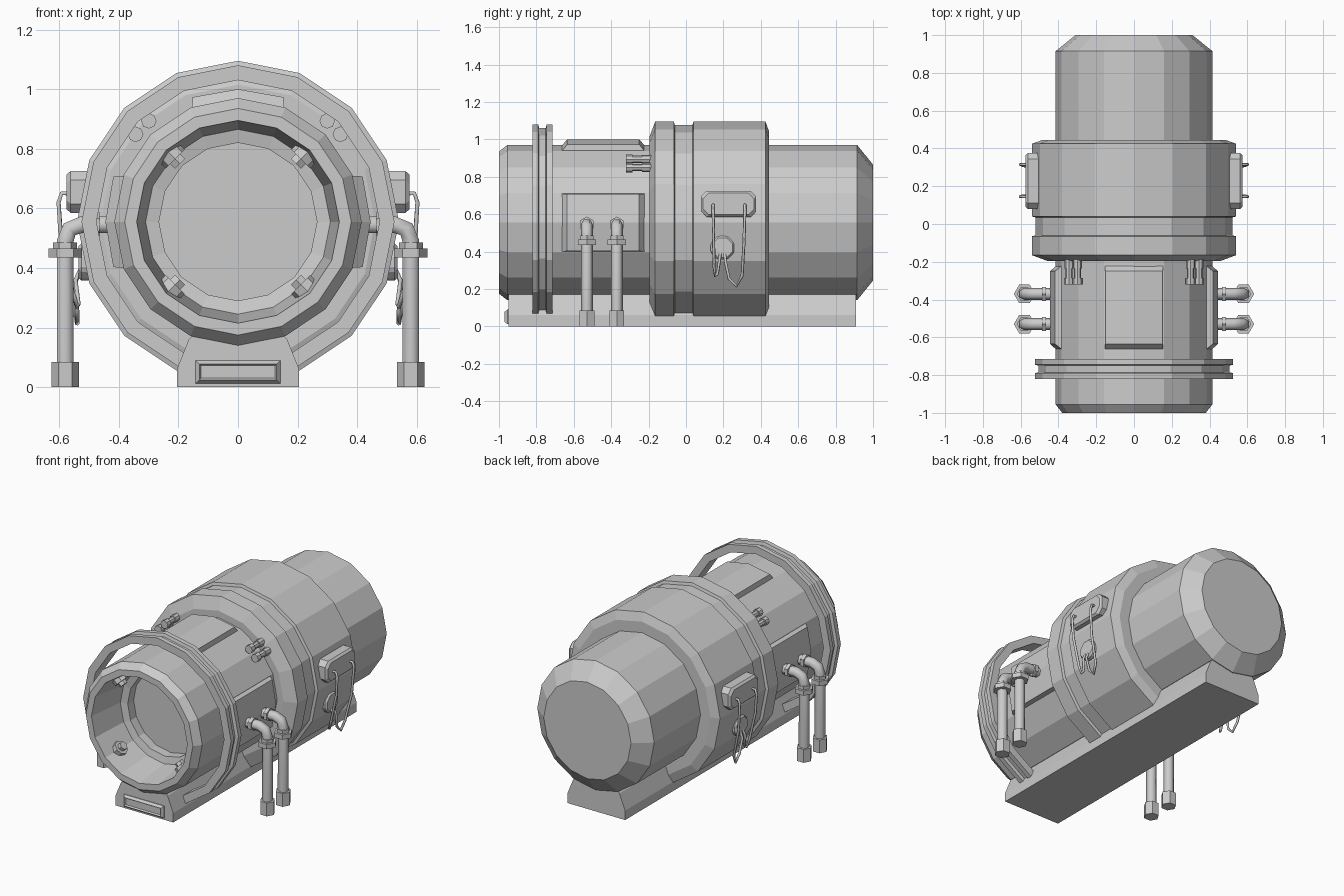
import bpy, bmesh
from math import sin, cos, pi, radians
from mathutils import Vector

if "Cube" in bpy.data.objects:
    bpy.data.objects.remove(bpy.data.objects["Cube"])

CZ = 0.555   # height of the tank axis
SIDES = 16


def make(name, verts, faces, bevel=0):
    bm = bmesh.new()
    vs = [bm.verts.new(v) for v in verts]
    for f in faces:
        bm.faces.new([vs[i] for i in f])
    bmesh.ops.remove_doubles(bm, verts=bm.verts, dist=1e-5)
    bmesh.ops.recalc_face_normals(bm, faces=bm.faces)
    me = bpy.data.meshes.new(name)
    bm.to_mesh(me)
    bm.free()
    ob = bpy.data.objects.new(name, me)
    bpy.context.collection.objects.link(ob)
    if bevel:
        m = ob.modifiers.new("bevel", 'BEVEL')
        m.width, m.segments = bevel, 1
    return ob


def polar(r, a, y):
    """Point around the tank axis, angle measured from straight up."""
    return (r * sin(a), y, CZ + r * cos(a))


def lathe(name, profile, closed):
    n = len(profile)
    verts = [polar(r, 2 * pi * k / SIDES, y) for k in range(SIDES) for r, y in profile]
    faces = []
    for k in range(SIDES):
        a, b = k * n, (k + 1) % SIDES * n
        for i in range(n if closed else n - 1):
            j = (i + 1) % n
            q = [a + i, a + j, b + j, b + i]
            if profile[i][0] == 0:
                q = [a + i, a + j, b + j]
            elif profile[j][0] == 0:
                q = [a + i, a + j, b + i]
            faces.append(q)
    return make(name, verts, faces)


def loft(name, rings, bevel=0):
    """Solid through matching rings of points, with end caps."""
    n = len(rings[0])
    faces = [list(range(n)), [(len(rings) - 1) * n + i for i in range(n)]]
    for k in range(len(rings) - 1):
        for i in range(n):
            j = (i + 1) % n
            faces.append([k * n + i, k * n + j, (k + 1) * n + j, (k + 1) * n + i])
    return make(name, [p for r in rings for p in r], faces, bevel)


def prism(name, p0, p1, r, n=6, ref=(1, 0, 0), bevel=0):
    p0, p1 = Vector(p0), Vector(p1)
    d = (p1 - p0).normalized()
    u = Vector(ref)
    u = (u - d * u.dot(d)).normalized()
    w = d.cross(u)
    off = [(u * cos(2 * pi * i / n) + w * sin(2 * pi * i / n)) * r for i in range(n)]
    return loft(name, [[p0 + o for o in off], [p1 + o for o in off]], bevel)


def tube(name, pts, r):
    cu = bpy.data.curves.new(name, 'CURVE')
    cu.dimensions = '3D'
    cu.bevel_depth, cu.bevel_resolution, cu.use_fill_caps = r, 1, True
    sp = cu.splines.new('POLY')
    sp.points.add(len(pts) - 1)
    for p, c in zip(sp.points, pts):
        p.co = (*c, 1)
    ob = bpy.data.objects.new(name, cu)
    bpy.context.collection.objects.link(ob)
    bpy.ops.object.select_all(action='DESELECT')
    ob.select_set(True)
    bpy.context.view_layer.objects.active = ob
    bpy.ops.object.convert(target='MESH')


# tank body with hollow front mouth
lathe("tank_body", [(0, 1), (.31, 1), (.415, .915), (.415, -.955), (.38, -1), (.34, -1),
                    (.31, -.75), (.265, -.74), (.265, -.68), (0, -.68)], False)
# thick middle collar with a groove
lathe("middle_collar", [(.40, -.195), (.46, -.195), (.54, -.165), (.54, -.065), (.522, -.06),
                        (.522, .035), (.54, .04), (.54, .425), (.485, .445), (.40, .445)], True)
# free-standing rail ring near the mouth
lathe("front_rail_ring", [(.475, -.82), (.525, -.82), (.525, -.79), (.505, -.785),
                          (.505, -.75), (.525, -.745), (.525, -.715), (.475, -.715)], True)

# base plinth and its front plate
section = [(-.205, 0), (-.205, .06), (-.165, .16), (-.12, .21), (.12, .21), (.165, .16), (.205, .06), (.205, 0)]
loft("base_plinth", [[(x, y, z) for x, z in section] for y in (-.95, .91)])


def plate(y, i):
    return [(-.142 + i, y, .012 + i), (.142 - i, y, .012 + i), (.142 - i, y, .09 - i), (-.142 + i, y, .09 - i)]


loft("base_front_plate", [plate(-.94, 0), plate(-.955, 0), plate(-.97, .012), plate(-.96, .018)])

# curved raised panels on top and both sides
for name, mid in (("top_panel", 0), ("right_panel", pi / 2), ("left_panel", -pi / 2)):
    rings = []
    for a0, a1 in ((-22.5, -20), (0, 0), (22.5, 20)):
        a0, a1 = mid + radians(a0), mid + radians(a1)
        rings.append([polar(.405, a0, -.67), polar(.445, a1, -.635),
                      polar(.445, a1, -.25), polar(.405, a0, -.215)])
    loft(name, rings)

# bolt pairs on the collar front
for s in (-1, 1):
    for a in (41.5, 49.5):
        for part, y0, y1, r in (("shaft", -.30, -.18, .019), ("head", -.32, -.285, .026), ("foot", -.235, -.18, .024)):
            prism("collar_bolt_" + part, polar(.452, s * radians(a), y0), polar(.452, s * radians(a), y1), r, 8)

# nuts on the inner wall of the mouth
for k in range(4):
    a = pi / 4 + k * pi / 2
    prism("mouth_washer", polar(.34, a, -.88), polar(.298, a, -.88), .045, 8, (0, 1, 0))
    prism("mouth_nut", polar(.31, a, -.88), polar(.275, a, -.88), .027, 6, (0, 1, 0))

for s in (-1, 1):
    # drain pipes with collars and feet
    for y in (-.53, -.37):
        tube("drain_pipe", [(s * .40, y, .545), (s * .525, y, .545), (s * .565, y, .53),
                            (s * .58, y, .49), (s * .58, y, .02)], .032)
        prism("pipe_wall_collar", (s * .465, y, .545), (s * .488, y, .545), .042, 6, (0, 0, 1))
        prism("pipe_collar", (s * .58, y, .435), (s * .58, y, .465), .056)
        prism("pipe_elbow_collar", (s * .58, y, .465), (s * .58, y, .485), .04)
        prism("pipe_foot", (s * .58, y, 0), (s * .58, y, .085), .046)

    # junction box with cut corners
    def outline(x, i):
        y0, y1, z0, z1, c = .08 + i, .375 - i, .585 + i, .725 - i, .03
        return [(s * x, *p) for p in ((y0 + c, z0), (y1 - c, z0), (y1, z0 + c), (y1, z1 - c),
                                      (y1 - c, z1), (y0 + c, z1), (y0, z1 - c), (y0, z0 + c))]
    loft("junction_box", [outline(.48, 0), outline(.562, 0), outline(.575, .012)])

    # lower socket and the two hanging cables
    prism("cable_socket", (s * .47, .195, .42), (s * .535, .195, .42), .068, 8, (0, .924, .383), .01)
    for y in (.145, .315):
        prism("cable_plug", (s * .57, y, .65), (s * .585, y, .65), .014)
    cable_a = [(.56, .145, .65), (.592, .145, .65), (.602, .145, .62), (.595, .147, .5), (.555, .15, .32),
               (.54, .155, .27), (.535, .168, .28), (.545, .18, .36), (.52, .185, .41)]
    cable_b = [(.56, .315, .65), (.592, .315, .65), (.602, .315, .62), (.59, .31, .45), (.55, .30, .27),
               (.54, .27, .215), (.54, .23, .255), (.548, .21, .35), (.52, .205, .41)]
    for c in (cable_a, cable_b):
        tube("hanging_cable", [(s * x, y, z) for x, y, z in c], .008)
